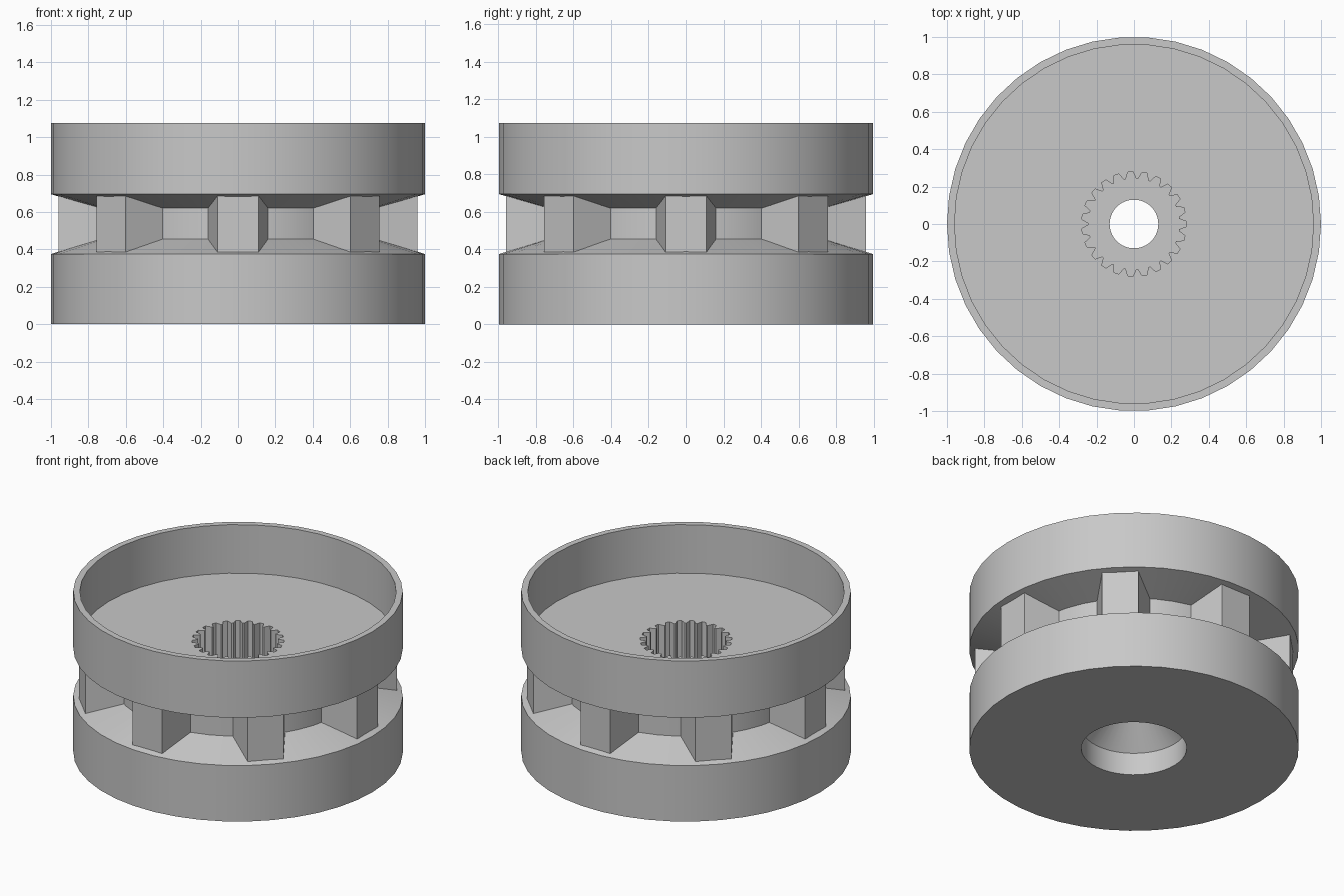
import bpy, bmesh, math
from mathutils import Matrix

SEGMENTS = 42
SPOKES = 8
TEETH = 23

old = bpy.data.objects.get("Cube")
if old:
    bpy.data.objects.remove(old, do_unlink=True)

grey = bpy.data.materials.new("plain grey")
grey.use_nodes = True
color = (0.58, 0.58, 0.58, 1)
grey.diffuse_color = color
grey.node_tree.nodes["Principled BSDF"].inputs["Base Color"].default_value = color


def make_object(name, bm):
    bmesh.ops.recalc_face_normals(bm, faces=bm.faces)
    mesh = bpy.data.meshes.new(name)
    bm.to_mesh(mesh)
    bm.free()
    mesh.materials.append(grey)
    obj = bpy.data.objects.new(name, mesh)
    bpy.context.collection.objects.link(obj)
    return obj


def lathe(name, profile):
    """Revolve a closed (radius, height) profile around z."""
    bm = bmesh.new()
    rings = []
    for i in range(SEGMENTS):
        a = 2 * math.pi * i / SEGMENTS
        rings.append([bm.verts.new((r * math.cos(a), r * math.sin(a), z)) for r, z in profile])
    n = len(profile)
    for i, ring in enumerate(rings):
        after = rings[(i + 1) % SEGMENTS]
        for j in range(n):
            k = (j + 1) % n
            bm.faces.new((ring[j], after[j], after[k], ring[k]))
    return make_object(name, bm)


def prism(name, outline, low, high):
    """Extrude a flat outline between two heights."""
    bm = bmesh.new()
    base = bm.faces.new([bm.verts.new((x, y, low)) for x, y in outline])
    top = bmesh.ops.extrude_face_region(bm, geom=[base])["geom"]
    for v in top:
        if isinstance(v, bmesh.types.BMVert):
            v.co.z = high
    return make_object(name, bm)


# Wheel body: open cup on top, outer groove, countersunk bore underneath
body = lathe("wheel_body", [
    (0.96, 0.75), (0.13, 0.75), (0.13, 0.34), (0.32, 0.15), (0.32, 0),
    (1, 0), (1, 0.375), (0.75, 0.455), (0.75, 0.62), (1, 0.695),
    (1, 1.075), (0.96, 1.075)])

# Splined socket sunk into the cup floor
outline = []
pitch = 2 * math.pi / TEETH
for t in range(TEETH):
    for offset, r in ((-0.42, 0.243), (-0.18, 0.28), (0.18, 0.28), (0.42, 0.243)):
        a = (t + offset) * pitch
        outline.append((r * math.cos(a), r * math.sin(a)))
cutter = prism("socket_cutter", outline, 0.45, 0.9)
cutter.hide_render = True
cut = body.modifiers.new("socket", 'BOOLEAN')
cut.operation = 'DIFFERENCE'
cut.solver = 'EXACT'
cut.object = cutter
bpy.ops.object.select_all(action='DESELECT')
bpy.context.view_layer.objects.active = body
body.select_set(True)
bpy.ops.object.modifier_apply(modifier=cut.name)
bpy.data.objects.remove(cutter, do_unlink=True)
bpy.ops.object.shade_smooth_by_angle(angle=math.radians(25))

# Tapered spokes bridging the groove
for i in range(SPOKES):
    spoke = prism(f"spoke_{i + 1}",
                  [(0.70, -0.168), (0.96, -0.11), (0.96, 0.11), (0.70, 0.168)],
                  0.383, 0.688)
    spoke.data.transform(Matrix.Rotation(2 * math.pi * i / SPOKES, 4, 'Z'))
